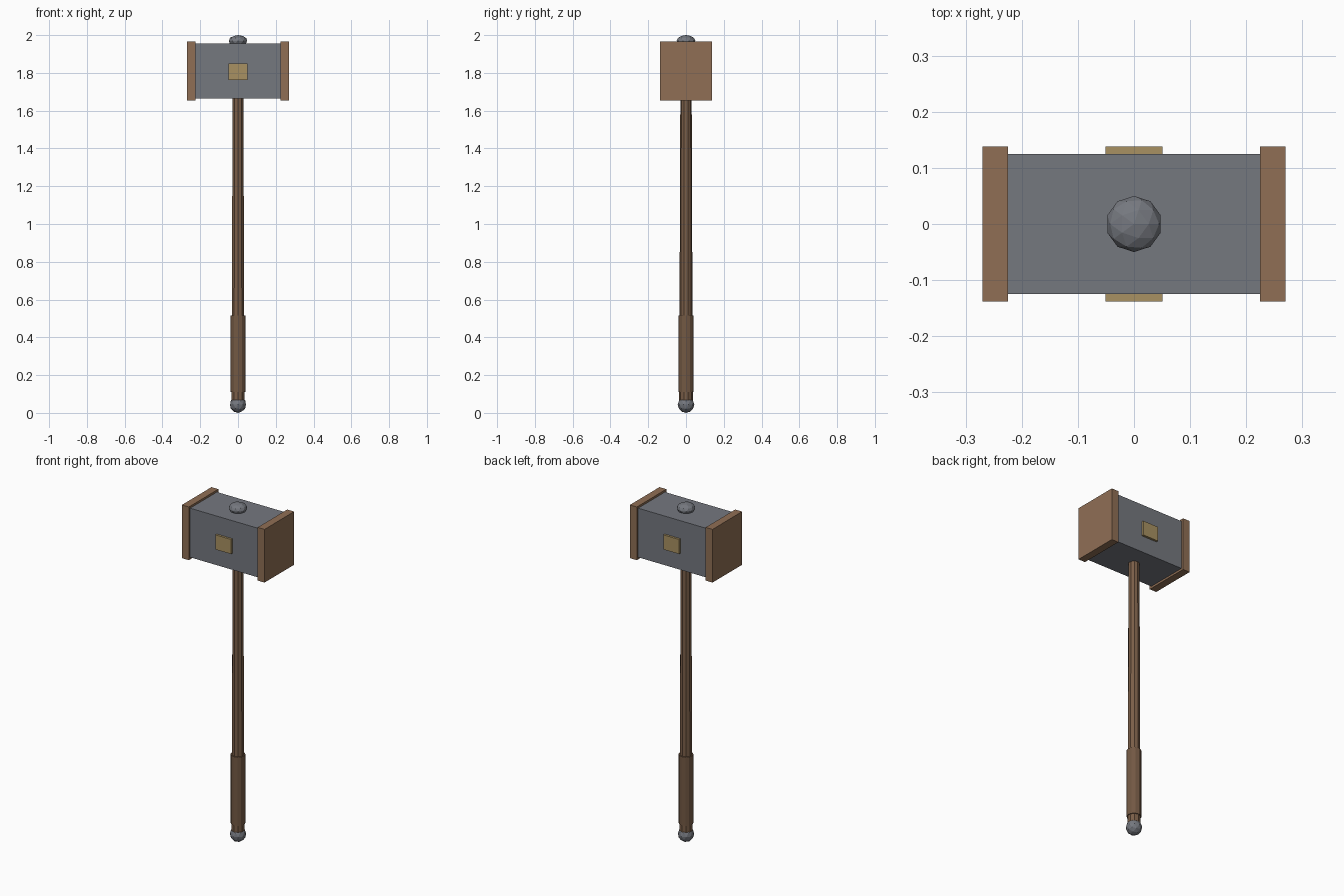
import bpy
import math

if "Cube" in bpy.data.objects:
    bpy.data.objects.remove(bpy.data.objects["Cube"])


def material(name, rgb):
    # sRGB 0-255 to linear
    lin = [((c / 255 + 0.055) / 1.055) ** 2.4 for c in rgb]
    m = bpy.data.materials.new(name)
    m.diffuse_color = (*lin, 1)
    m.use_nodes = True
    m.node_tree.nodes["Principled BSDF"].inputs["Base Color"].default_value = m.diffuse_color
    return m


STEEL = material("dark steel", (117, 120, 127))
COPPER = material("copper brown", (144, 111, 85))
BRASS = material("brass", (168, 145, 98))
WOOD = material("shaft wood", (122, 94, 72))
LEATHER = material("grip leather", (114, 88, 67))


def finish(name, mat):
    ob = bpy.context.object
    ob.name = name
    ob.data.materials.append(mat)
    return ob


def box(name, lo, hi, mat):
    centre = [(a + b) / 2 for a, b in zip(lo, hi)]
    bpy.ops.mesh.primitive_cube_add(size=1, location=centre)
    ob = finish(name, mat)
    ob.scale = [b - a for a, b in zip(lo, hi)]
    return ob


def rod(name, z0, z1, r0, r1, sides, mat):
    bpy.ops.mesh.primitive_cone_add(vertices=sides, radius1=r0, radius2=r1,
                                    depth=z1 - z0, location=(0, 0, (z0 + z1) / 2))
    return finish(name, mat)


def ball(name, z, r, squash, mat):
    bpy.ops.mesh.primitive_ico_sphere_add(subdivisions=2, radius=r, location=(0, 0, z))
    ob = finish(name, mat)
    ob.scale.z = squash
    return ob


# Handle: tapered shaft, thicker grip, pommel
rod("shaft", 0.05, 1.70, 0.036, 0.030, 10, WOOD)
rod("grip", 0.11, 0.515, 0.040, 0.040, 12, LEATHER)
ball("pommel", 0.044, 0.044, 1.0, STEEL)

# Head block with the top knob
box("head", (-0.23, -0.125, 1.665), (0.23, 0.125, 1.955), STEEL)
ball("top_knob", 1.97, 0.05, 0.6, STEEL)

# Striking caps on both ends, square plates on front and back
for s, side, face in ((-1, "left", "front"), (1, "right", "back")):
    xs = sorted((s * 0.225, s * 0.27))
    box(side + "_cap", (xs[0], -0.138, 1.653), (xs[1], 0.138, 1.967), COPPER)
    ys = sorted((s * 0.12, s * 0.138))
    box(face + "_plate", (-0.051, ys[0], 1.763), (0.051, ys[1], 1.849), BRASS)
